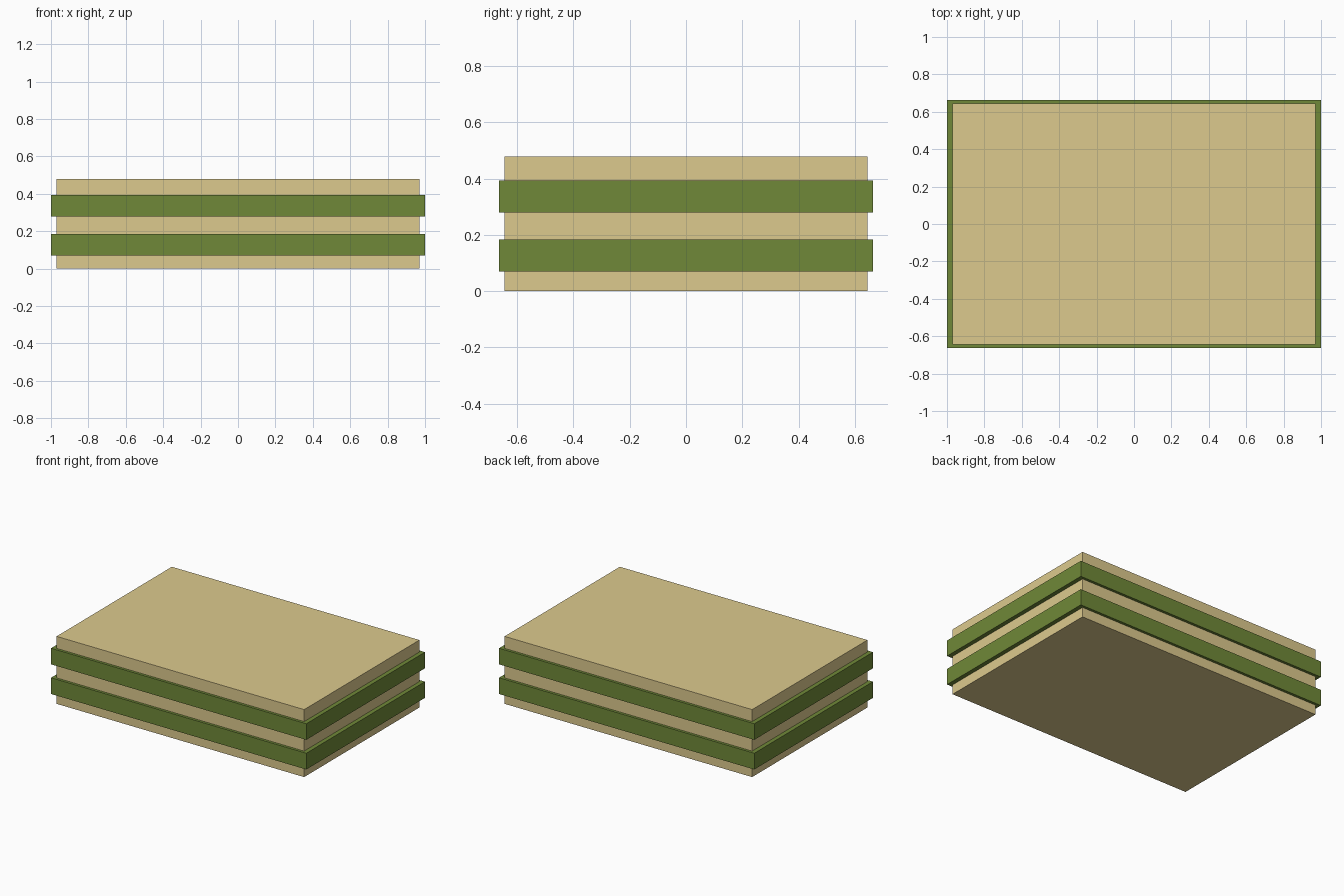
import bpy

if "Cube" in bpy.data.objects:
    bpy.data.objects.remove(bpy.data.objects["Cube"])


def material(name, color):
    m = bpy.data.materials.new(name)
    m.diffuse_color = color
    m.use_nodes = True
    m.node_tree.nodes["Principled BSDF"].inputs["Base Color"].default_value = m.diffuse_color
    return m


cream = material("cream", (0.72, 0.59, 0.27, 1))
green = material("green", (0.162, 0.25, 0.04, 1))


def slab(name, width, depth, z0, z1, mat):
    bpy.ops.mesh.primitive_cube_add(size=1, location=(0, 0, (z0 + z1) / 2))
    ob = bpy.context.object
    ob.name = name
    ob.scale = (width, depth, z1 - z0)
    bpy.ops.object.transform_apply(location=False, rotation=False, scale=True)
    ob.data.materials.append(mat)


# Cream layers, slightly inset
for name, z0, z1 in (("bottom_layer", 0, 0.069),
                     ("middle_layer", 0.184, 0.279),
                     ("top_layer", 0.393, 0.478)):
    slab(name, 1.94, 1.29, z0, z1, cream)

# Green layers that overhang the cream ones
for name, z0, z1 in (("lower_filling", 0.069, 0.184),
                     ("upper_filling", 0.279, 0.393)):
    slab(name, 2.0, 1.328, z0, z1, green)
